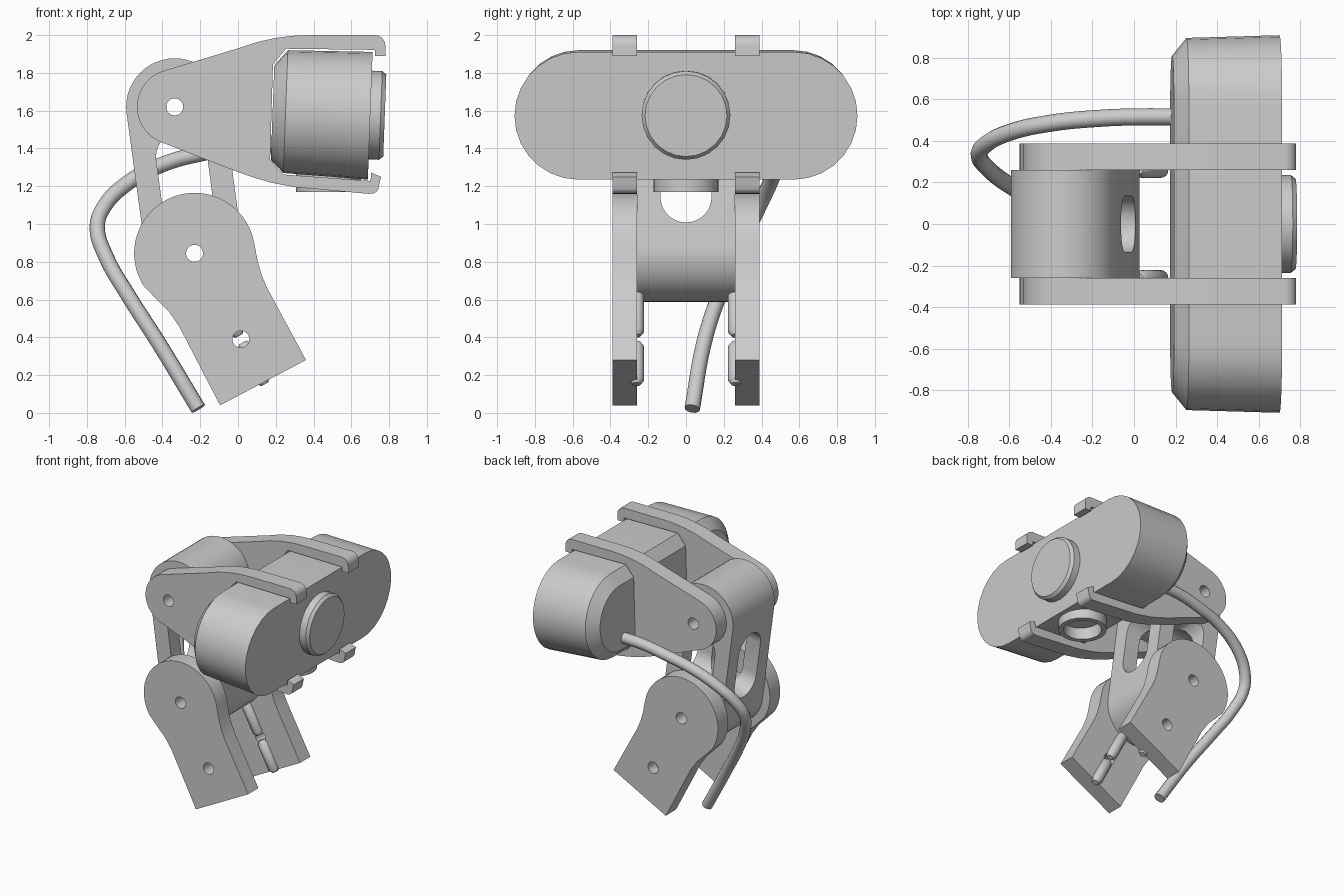
import bpy, bmesh, math
from mathutils import Vector

if "Cube" in bpy.data.objects:
    bpy.data.objects.remove(bpy.data.objects["Cube"])

grey = bpy.data.materials.new("plain grey")
grey.diffuse_color = (0.6, 0.6, 0.6, 1)
grey.use_nodes = True
grey.node_tree.nodes["Principled BSDF"].inputs["Base Color"].default_value = grey.diffuse_color


def finish(name, bm):
    bmesh.ops.recalc_face_normals(bm, faces=bm.faces)
    me = bpy.data.meshes.new(name)
    bm.to_mesh(me)
    bm.free()
    ob = bpy.data.objects.new(name, me)
    bpy.context.collection.objects.link(ob)
    me.materials.append(grey)
    return ob


def smooth(ob, angle=30):
    bpy.ops.object.select_all(action='DESELECT')
    ob.select_set(True)
    bpy.context.view_layer.objects.active = ob
    bpy.ops.object.shade_smooth_by_angle(angle=math.radians(angle))


def loft(name, rings):
    bm = bmesh.new()
    rows = [[bm.verts.new(p) for p in r] for r in rings]
    n = len(rows[0])
    for a, b in zip(rows, rows[1:]):
        for i in range(n):
            bm.faces.new((a[i], a[(i + 1) % n], b[(i + 1) % n], b[i]))
    bm.faces.new(rows[0])
    bm.faces.new(rows[-1])
    return finish(name, bm)


def prism(name, pts, a, b, axis='y'):
    if axis == 'y':
        return loft(name, [[(x, t, z) for x, z in pts] for t in (a, b)])
    return loft(name, [[(t, y, z) for y, z in pts] for t in (a, b)])


def arc(cx, cz, r, a0, a1, n):
    return [(cx + r * math.cos(math.radians(a0 + (a1 - a0) * i / n)),
             cz + r * math.sin(math.radians(a0 + (a1 - a0) * i / n))) for i in range(n + 1)]


def upright_slot(r, z0, z1, n=16):
    return arc(0, z1, r, 0, 180, n) + arc(0, z0, r, 180, 360, n)


def cut(ob, cutters):
    for c in cutters:
        c.hide_render = True
        m = ob.modifiers.new("cut", 'BOOLEAN')
        m.operation = 'DIFFERENCE'
        m.solver = 'EXACT'
        m.object = c
    bpy.context.view_layer.update()
    dg = bpy.context.evaluated_depsgraph_get()
    me = bpy.data.meshes.new_from_object(ob.evaluated_get(dg))
    ob.modifiers.clear()
    ob.data = me
    for c in cutters:
        bpy.data.objects.remove(c)


def hole(x, z):
    return prism("hole_cutter", arc(x, z, 0.045, 0, 345, 23), -0.6, 0.6)


TOP, LOW, SCREW = (-0.335, 1.62), (-0.23, 0.845), (0.015, 0.39)

# Head brackets: C-shaped side plates that clip around the camera body
head = (arc(*TOP, 0.2, 110, 248, 20)
        + [(0.0, 1.275), (0.08, 1.247), (0.17, 1.22), (0.3, 1.195), (0.69, 1.16)]
        + arc(0.705, 1.2, 0.04, -80, -5, 5)
        + [(0.757, 1.25), (0.705, 1.272), (0.702, 1.228), (0.24, 1.262), (0.17, 1.34),
           (0.185, 1.845), (0.255, 1.928), (0.725, 1.922), (0.725, 1.89), (0.78, 1.89)]
        + arc(0.725, 1.945, 0.055, 0, 90, 6)
        + [(0.38, 2.0), (0.3, 1.997), (0.2, 1.985), (0.1, 1.963), (0.0, 1.93)])

# Base plates: round at the hinge, straight at the foot
base = (arc(*LOW, 0.32, 10, 212, 28)
        + [(-0.43, 0.6), (-0.365, 0.535), (-0.31, 0.455), (-0.095, 0.04), (0.36, 0.28),
           (0.155, 0.66), (0.125, 0.73), (0.105, 0.8)])

along = Vector((0.47, 0, -0.88)).normalized()
for s, side in ((-1, "front"), (1, "rear")):
    a, b = sorted((s * 0.26, s * 0.388))
    plate = prism(side + "_head_bracket", head, a, b)
    cut(plate, [hole(*TOP)])
    smooth(plate)
    plate = prism(side + "_base_plate", base, a, b)
    cut(plate, [hole(*LOW), hole(*SCREW)])
    smooth(plate)
    # Half-round ribs on the inner face, split at the screw hole
    for k, (t0, t1) in enumerate(((-0.34, -0.02), (0.02, 0.27))):
        mid = Vector((SCREW[0], s * 0.262, SCREW[1]))
        u = along.cross(Vector((0, 1, 0)))
        rings = []
        for t, r in ((t0, 0.022), (t0 + 0.025, 0.04), (t1 - 0.025, 0.04), (t1, 0.022)):
            rings.append([mid + along * t + u * (r * math.cos(i * math.pi / 8))
                          + Vector((0, r * math.sin(i * math.pi / 8), 0)) for i in range(16)])
        smooth(loft(f"{side}_rib_{k}", rings), 40)

# Link arm: rounded block between both hinges, slotted both ways
L = math.hypot(TOP[0] - LOW[0], TOP[1] - LOW[1])
arm = prism("link_arm", upright_slot(0.257, 0, L, 24), -0.259, 0.259)
win = upright_slot(0.135, 0.265, 0.515)
cutters = [prism("slot_cutter", win, -0.5, 0.5), prism("slot_cutter", win, -0.5, 0.5, 'x'),
           hole(0, 0), hole(0, L)]
for ob in [arm] + cutters:
    ob.location = (LOW[0], 0, LOW[1])
    ob.rotation_euler.y = math.atan2(TOP[0] - LOW[0], TOP[1] - LOW[1])
bpy.context.view_layer.update()
cut(arm, cutters)
smooth(arm)


# Camera body and lens: tilted pill-shaped rings (x, centre z, half height, half width)
def pill(x, zc, h, w, n):
    pts = arc(w - h, 0, h, -90, 90, n) + arc(h - w, 0, h, 90, 270, n)
    if w == h:
        pts = arc(0, 0, h, 0, 360 - 360 / n, n - 1)
    return [(x + 0.037 * z, y, zc + z) for y, z in pts]


smooth(loft("camera_body", [pill(*r, 14) for r in (
    (0.183, 1.59, 0.25, 0.81), (0.252, 1.595, 0.325, 0.895), (0.70, 1.573, 0.338, 0.908))]))
smooth(loft("lens", [pill(*r, 24) for r in (
    (0.68, 1.577, 0.235, 0.235), (0.755, 1.575, 0.235, 0.235), (0.777, 1.574, 0.217, 0.217))]))

# Socket ring under the body
bm = bmesh.new()
prof = [bm.verts.new((0.48 + r, 0, z)) for r, z in
        ((0.172, 1.29), (0.172, 1.17), (0.135, 1.17), (0.125, 1.29))]
edges = [bm.edges.new((prof[i], prof[(i + 1) % 4])) for i in range(4)]
bmesh.ops.spin(bm, geom=prof + edges, cent=(0.48, 0, 0), axis=(0, 0, 1),
               angle=2 * math.pi, steps=32, use_merge=True)
bmesh.ops.remove_doubles(bm, verts=bm.verts, dist=0.0005)
smooth(finish("socket_ring", bm))

# Cable: smooth tube from the back of the body down past the base
path = [(0.22, 0.515, 1.42), (0.0, 0.515, 1.41), (-0.17, 0.508, 1.378), (-0.4, 0.485, 1.315),
        (-0.6, 0.44, 1.205), (-0.71, 0.385, 1.09), (-0.745, 0.335, 0.985),
        (-0.70, 0.265, 0.83), (-0.58, 0.175, 0.62), (-0.42, 0.095, 0.37), (-0.21, 0.033, 0.022)]
cu = bpy.data.curves.new("cable", 'CURVE')
cu.dimensions = '3D'
cu.bevel_depth = 0.041
cu.bevel_resolution = 4
cu.use_fill_caps = True
sp = cu.splines.new('BEZIER')
sp.bezier_points.add(len(path) - 1)
sp.resolution_u = 6
for p, co in zip(sp.bezier_points, path):
    p.co = co
    p.handle_left_type = p.handle_right_type = 'AUTO'
tmp = bpy.data.objects.new("cable_curve", cu)
bpy.context.collection.objects.link(tmp)
bpy.context.view_layer.update()
me = bpy.data.meshes.new_from_object(tmp.evaluated_get(bpy.context.evaluated_depsgraph_get()))
bpy.data.objects.remove(tmp)
me.materials.clear()
me.materials.append(grey)
cable = bpy.data.objects.new("cable", me)
bpy.context.collection.objects.link(cable)
smooth(cable, 40)
